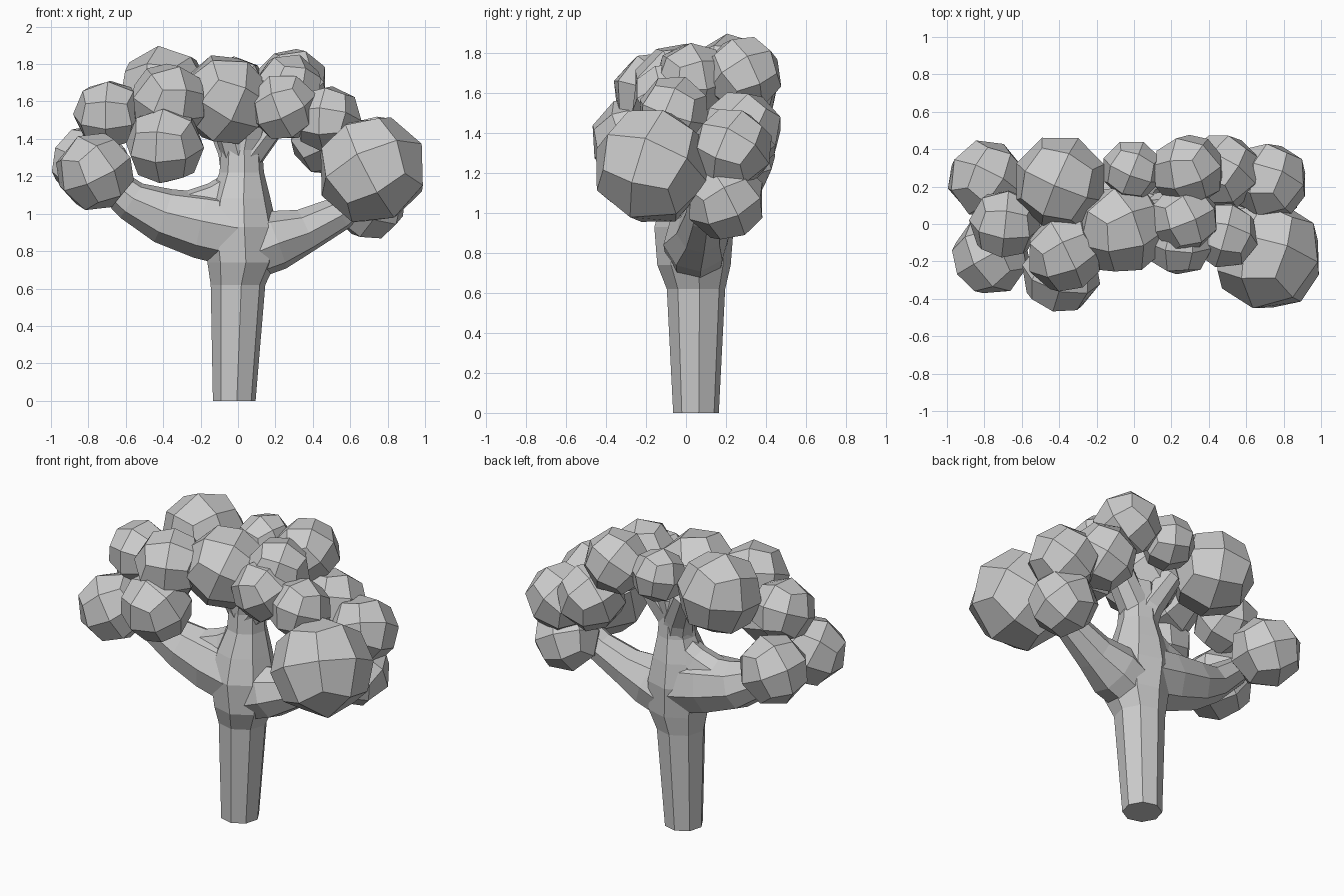
import bpy, bmesh, math, random
from mathutils import Euler, Vector

random.seed(4)
cube = bpy.data.objects.get("Cube")
if cube:
    bpy.data.objects.remove(cube, do_unlink=True)

grey = bpy.data.materials.new("plain_grey")
grey.use_nodes = True
colour = (0.6, 0.6, 0.6, 1)
grey.diffuse_color = colour
grey.node_tree.nodes["Principled BSDF"].inputs["Base Color"].default_value = colour


def add_object(name, bm):
    mesh = bpy.data.meshes.new(name)
    bmesh.ops.recalc_face_normals(bm, faces=bm.faces)
    bm.to_mesh(mesh)
    bm.free()
    mesh.materials.append(grey)
    bpy.context.collection.objects.link(bpy.data.objects.new(name, mesh))


def leaf_ball(name, centre, radius):
    """Rounded cube of 24 flat quads, turned at random."""
    bm = bmesh.new()
    bmesh.ops.create_cube(bm, size=2)
    bmesh.ops.subdivide_edges(bm, edges=bm.edges[:], cuts=1, use_grid_fill=True)
    turn = Euler([random.uniform(-0.6, 0.6) for _ in range(3)]).to_matrix()
    for v in bm.verts:
        v.co = turn @ v.co.normalized() * radius + Vector(centre)
    add_object(name, bm)


def limb(name, path, upright=False):
    """Eight-sided tapered tube along (x, y, z, radius) points."""
    bm = bmesh.new()
    points = [Vector(p[:3]) for p in path]
    rings = []
    for k, (centre, p) in enumerate(zip(points, path)):
        along = points[min(k + 1, len(points) - 1)] - points[max(k - 1, 0)]
        if upright:
            along = Vector((0, 0, 1))
        turn = along.to_track_quat('Z', 'Y')
        ring = []
        for i in range(8):
            a = i * math.pi / 4 + 0.12
            offset = turn @ Vector((math.cos(a), math.sin(a), 0))
            ring.append(bm.verts.new(centre + offset * p[3]))
        rings.append(ring)
    for low, high in zip(rings, rings[1:]):
        for i in range(8):
            j = (i + 1) % 8
            bm.faces.new((low[i], low[j], high[j], high[i]))
    bm.faces.new(rings[0])
    bm.faces.new(rings[-1])
    add_object(name, bm)


# Trunk, swelling at the fork and narrowing above it
limb("trunk", [(-0.02, 0.05, 0, 0.115), (0, 0.05, 0.62, 0.147), (0.02, 0.04, 0.74, 0.185),
               (0.01, 0.04, 0.93, 0.2), (0.01, 0.05, 1.08, 0.165), (0.02, 0.06, 1.22, 0.12),
               (0.02, 0.06, 1.34, 0.11), (0.04, 0.06, 1.46, 0.12)], upright=True)

# Side limbs, with a web above the right one, and crown limbs
limb("right_limb", [(0, 0.04, 0.9, 0.19), (-0.2, 0.04, 0.94, 0.18), (-0.4, 0.04, 0.99, 0.15),
                    (-0.57, 0.02, 1.07, 0.11), (-0.75, 0.03, 1.22, 0.08)])
limb("right_web", [(0, 0.07, 1.14, 0.1), (-0.12, 0.06, 1.07, 0.1), (-0.3, 0.05, 1.0, 0.11)])
limb("left_limb", [(0.02, 0.05, 0.78, 0.15), (0.2, 0.05, 0.86, 0.165), (0.36, 0.07, 0.91, 0.12),
                   (0.54, 0.09, 1.0, 0.095), (0.7, 0.1, 1.12, 0.08)])
limb("crown_limb_left", [(0.03, 0.06, 1.3, 0.1), (0.14, 0.08, 1.44, 0.09), (0.25, 0.1, 1.6, 0.08)])
limb("crown_limb_right", [(0.02, 0.06, 1.3, 0.1), (-0.03, 0.03, 1.45, 0.1), (-0.06, 0, 1.6, 0.08)])
limb("crown_limb_back", [(0.01, 0.06, 1.2, 0.1), (-0.02, 0.1, 1.34, 0.09), (-0.12, 0.18, 1.54, 0.07)])

# Foliage: clusters of faceted balls (x, y, z, radius)
clusters = {
    "left_leaves": [
        (0.715, -0.17, 1.235, 0.303), (0.725, 0.23, 1.32, 0.21), (0.7, 0.2, 1.06, 0.205),
        (0.48, -0.06, 1.505, 0.187), (0.475, 0.28, 1.41, 0.207)],
    "top_leaves": [
        (-0.07, -0.03, 1.61, 0.25), (0.245, -0.09, 1.57, 0.19), (0.27, 0.03, 1.67, 0.19),
        (0.29, 0.285, 1.69, 0.2), (-0.01, 0.29, 1.68, 0.165)],
    "right_leaves": [
        (-0.765, -0.17, 1.225, 0.215), (-0.39, -0.27, 1.365, 0.215), (-0.37, -0.16, 1.6, 0.212),
        (-0.69, 0, 1.53, 0.193), (-0.395, 0.225, 1.645, 0.255), (-0.79, 0.24, 1.265, 0.215)],
}
for group, balls in clusters.items():
    for number, (x, y, z, r) in enumerate(balls, 1):
        leaf_ball(f"{group}_{number}", (x, y, z), r)
